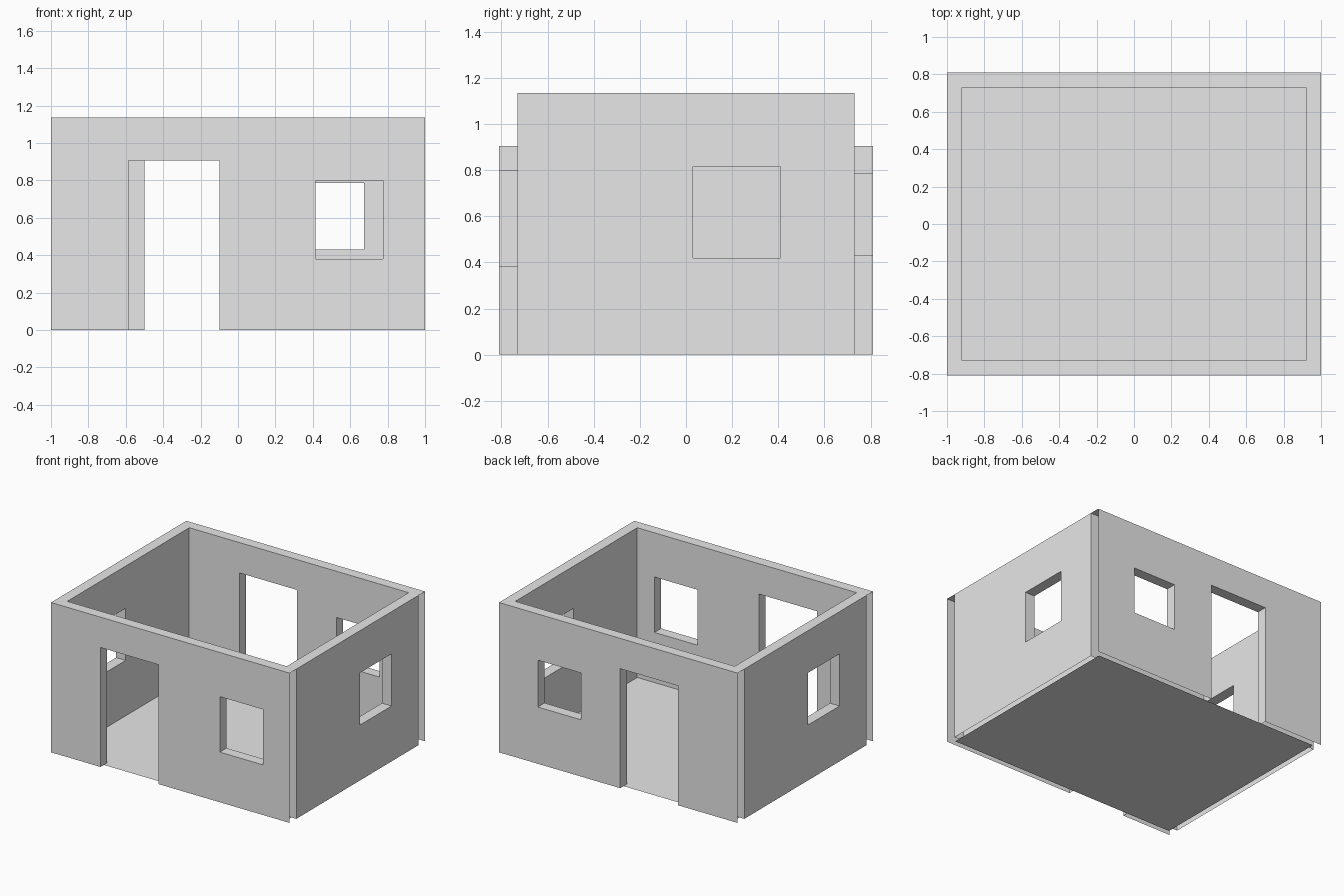
import bpy
import bmesh
from mathutils import Vector

HX, HY, TOP, THICK = 1.0, 0.81, 1.135, 0.08

cube = bpy.data.objects.get("Cube")
if cube:
    bpy.data.objects.remove(cube, do_unlink=True)

# Single plaster colour
plaster = bpy.data.materials.new("plaster_grey")
plaster.use_nodes = True
grey = (0.8, 0.8, 0.8, 1.0)
plaster.diffuse_color = grey
plaster.node_tree.nodes["Principled BSDF"].inputs["Base Color"].default_value = grey


def add_quad(bm, points, normal):
    """Add a quad facing the given direction."""
    face = bm.faces.new([bm.verts.new(p) for p in points])
    face.normal_update()
    if face.normal.dot(normal) < 0:
        face.normal_flip()


def finish(name, bm):
    bmesh.ops.remove_doubles(bm, verts=bm.verts[:], dist=0.0005)
    mesh = bpy.data.meshes.new(name)
    bm.to_mesh(mesh)
    bm.free()
    mesh.materials.append(plaster)
    obj = bpy.data.objects.new(name, mesh)
    bpy.context.collection.objects.link(obj)


def build_wall(name, along, out, half, dist, openings):
    """Hollow wall: two skins, a top strip and lined openings (u0, u1, z0, z1)."""
    along, out, up = Vector(along), Vector(out), Vector((0, 0, 1))
    bm = bmesh.new()

    def at(u, depth, z):
        return along * u + out * (dist - depth) + up * z

    # Outer and inner skins, leaving the openings free
    us = sorted({-half, half, *(u for o in openings for u in o[:2])})
    zs = sorted({0.0, TOP, *(z for o in openings for z in o[2:])})
    for u0, u1 in zip(us, us[1:]):
        for z0, z1 in zip(zs, zs[1:]):
            um, zm = (u0 + u1) / 2, (z0 + z1) / 2
            if any(a < um < b and c < zm < d for a, b, c, d in openings):
                continue
            for depth, facing in ((0, out), (THICK, -out)):
                add_quad(bm, [at(u0, depth, z0), at(u1, depth, z0),
                              at(u1, depth, z1), at(u0, depth, z1)], facing)

    # Reveals: strips crossing the wall thickness
    def strip(a, b, facing):
        add_quad(bm, [at(a[0], 0, a[1]), at(b[0], 0, b[1]),
                      at(b[0], THICK, b[1]), at(a[0], THICK, a[1])], facing)

    for u0, u1, z0, z1 in openings:
        strip((u0, z0), (u0, z1), along)
        strip((u1, z0), (u1, z1), -along)
        strip((u0, z1), (u1, z1), -up)
        if z0 > 0:
            strip((u0, z0), (u1, z0), up)

    # Wall top
    strip((-half, TOP), (half, TOP), up)
    finish(name, bm)


# Front and back walls, each with a door and a window
build_wall("front_wall", (1, 0, 0), (0, -1, 0), HX, HY,
           [(-0.585, -0.10, 0, 0.905), (0.415, 0.775, 0.38, 0.80)])
build_wall("back_wall", (1, 0, 0), (0, 1, 0), HX, HY,
           [(-0.50, -0.015, 0, 0.905), (0.315, 0.675, 0.43, 0.785)])

# Side walls fit between them, each with one window
build_wall("left_wall", (0, 1, 0), (1, 0, 0), HY - THICK, HX,
           [(0.03, 0.41, 0.42, 0.815)])
build_wall("right_wall", (0, 1, 0), (-1, 0, 0), HY - THICK, HX,
           [(-0.41, -0.03, 0.42, 0.815)])

# Floor reaching the middle of the walls
bm = bmesh.new()
fx, fy = HX - THICK / 2, HY - THICK / 2
add_quad(bm, [(-fx, -fy, 0), (fx, -fy, 0), (fx, fy, 0), (-fx, fy, 0)], Vector((0, 0, 1)))
finish("floor", bm)
